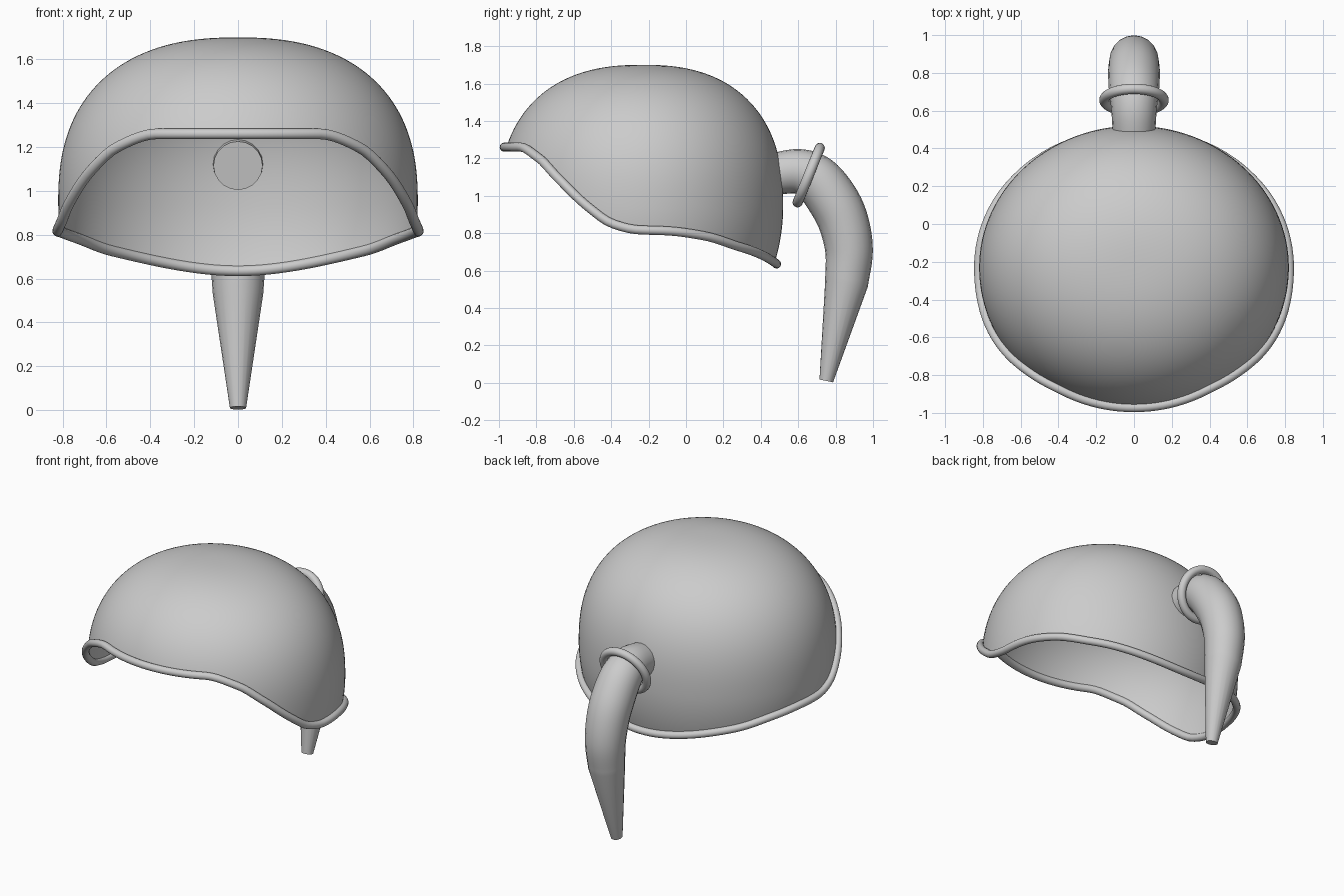
import bpy, bmesh, math
from mathutils import Vector

cube = bpy.data.objects.get("Cube")
if cube:
    bpy.data.objects.remove(cube)

grey = bpy.data.materials.new("light_grey")
grey.use_nodes = True
grey.diffuse_color = (0.6, 0.6, 0.6, 1)
grey.node_tree.nodes["Principled BSDF"].inputs["Base Color"].default_value = (0.6, 0.6, 0.6, 1)


def link(name, mesh):
    obj = bpy.data.objects.new(name, mesh)
    bpy.context.collection.objects.link(obj)
    mesh.materials.clear()
    mesh.materials.append(grey)
    for p in mesh.polygons:
        p.use_smooth = True
    return obj


def interp(keys, t):
    """Smooth limited interpolation through (t, value) keys."""
    def slope(i):
        if i == 0 or i == len(keys) - 1:
            return 0.0
        a = (keys[i][1] - keys[i - 1][1]) / (keys[i][0] - keys[i - 1][0])
        b = (keys[i + 1][1] - keys[i][1]) / (keys[i + 1][0] - keys[i][0])
        return 2 * a * b / (a + b) if a * b > 0 else 0.0
    for i in range(len(keys) - 1):
        (t0, v0), (t1, v1) = keys[i], keys[i + 1]
        if t <= t1:
            h = t1 - t0
            s = (t - t0) / h
            return (v0 * (1 + 2 * s) * (1 - s) ** 2 + v1 * s * s * (3 - 2 * s)
                    + h * (slope(i) * s * (1 - s) ** 2 - slope(i + 1) * s * s * (1 - s)))
    return keys[-1][1]


def tube(name, points, radii, cyclic=False):
    """Round tube along a polyline, turned into a mesh."""
    cu = bpy.data.curves.new(name, 'CURVE')
    cu.dimensions = '3D'
    cu.bevel_depth = 1.0
    cu.bevel_resolution = 8
    cu.use_fill_caps = not cyclic
    sp = cu.splines.new('POLY')
    sp.points.add(len(points) - 1)
    for p, co, r in zip(sp.points, points, radii):
        p.co = (*co, 1)
        p.radius = r
    sp.use_cyclic_u = cyclic
    tmp = bpy.data.objects.new(name + "_path", cu)
    bpy.context.collection.objects.link(tmp)
    bpy.context.view_layer.update()
    mesh = bpy.data.meshes.new_from_object(
        tmp.evaluated_get(bpy.context.evaluated_depsgraph_get()))
    bpy.data.objects.remove(tmp)
    return link(name, mesh)


# Cap dimensions: superelliptic dome above the waist, slight tuck below
CY, WAIST, HEIGHT, POWER, TUCK = -0.23, 0.95, 0.75, 2.4, 0.9
RX, FRONT, BACK = 0.82, 0.77, 0.75

# Rim height by angle in degrees from the front
RIM = [(0, 1.26), (28, 1.26), (43, 1.20), (54, 1.096), (68, 0.94), (78, 0.85),
       (88, 0.818), (100, 0.812), (116, 0.785), (135, 0.725), (180, 0.635)]


def rim_height(a):
    d = math.degrees(a) % 360
    return interp(RIM, min(d, 360 - d))


def dome_point(a, f, offset=0.0):
    """Point on the dome at angle a from the front and f down from the crown."""
    if f < math.pi / 2:
        r = math.sin(f) ** (2 / POWER)
        z = WAIST + HEIGHT * math.cos(f) ** (2 / POWER)
    else:
        r = math.cos(f - math.pi / 2)
        z = WAIST - TUCK * math.sin(f - math.pi / 2)
    ry = FRONT if math.cos(a) > 0 else BACK
    return Vector(((RX * r + offset) * math.sin(a),
                   CY - (ry * r + offset) * math.cos(a), z))


def rim_fall(a):
    h = rim_height(a) - WAIST
    if h > 0:
        return math.acos((h / HEIGHT) ** (POWER / 2))
    return math.pi / 2 + math.asin(-h / TUCK)


# Cap shell
SEG, ROWS = 128, 40
angles = [2 * math.pi * i / SEG for i in range(SEG)]
bm = bmesh.new()
crown = bm.verts.new((0, CY, WAIST + HEIGHT))
prev = None
for j in range(1, ROWS + 1):
    ring = [bm.verts.new(dome_point(a, rim_fall(a) * j / ROWS)) for a in angles]
    for i in range(SEG):
        k = (i + 1) % SEG
        if prev:
            bm.faces.new((prev[i], ring[i], ring[k], prev[k]))
        else:
            bm.faces.new((crown, ring[i], ring[k]))
    prev = ring
bmesh.ops.recalc_face_normals(bm, faces=bm.faces)
if sum(f.normal.z for f in bm.faces) < 0:
    bmesh.ops.reverse_faces(bm, faces=bm.faces)
mesh = bpy.data.meshes.new("cap_shell")
bm.to_mesh(mesh)
bm.free()
link("cap_shell", mesh)

# Rolled rim
tube("cap_rim", [dome_point(a, rim_fall(a), 0.012) for a in angles],
     [0.024] * SEG, cyclic=True)

# Tail: y, z and radius along the path
TAIL = [(0.47, 1.115, 0.112), (0.60, 1.13, 0.12), (0.70, 1.085, 0.132),
        (0.79, 0.97, 0.137), (0.845, 0.85, 0.134), (0.872, 0.70, 0.127),
        (0.858, 0.53, 0.115), (0.75, 0.01, 0.037)]
path, radii = [], []
keys = [Vector(k) for k in TAIL]
for i in range(len(keys) - 2):
    p0, p1, p2, p3 = keys[max(i - 1, 0)], keys[i], keys[i + 1], keys[i + 2]
    m1 = (p2 - p0) / 2
    m2 = (p3 - p1) / 2
    if i == len(keys) - 3:
        m2 = (p2 - p1) * 0.9
    for s in range(6):
        t = s / 6
        v = (p1 * (1 + 2 * t) * (1 - t) ** 2 + p2 * t * t * (3 - 2 * t)
             + m1 * t * (1 - t) ** 2 - m2 * t * t * (1 - t))
        path.append((0, v.x, v.y))
        radii.append(v.z)
for v in keys[-2:]:
    path.append((0, v.x, v.y))
    radii.append(v.z)
tail = tube("tail", path, radii)

# Band around the tail
bpy.ops.mesh.primitive_torus_add(
    location=(0, 0.656, 1.11), rotation=(math.atan2(-0.926, -0.377), 0, 0),
    major_radius=0.157, minor_radius=0.027, major_segments=64, minor_segments=16)
band = bpy.context.object
band.name = "tail_band"
band.data.materials.append(grey)
bpy.ops.object.shade_smooth()

# Keep the tail end cap crisp
bpy.ops.object.select_all(action='DESELECT')
tail.select_set(True)
bpy.context.view_layer.objects.active = tail
bpy.ops.object.shade_smooth_by_angle(angle=math.radians(40))
